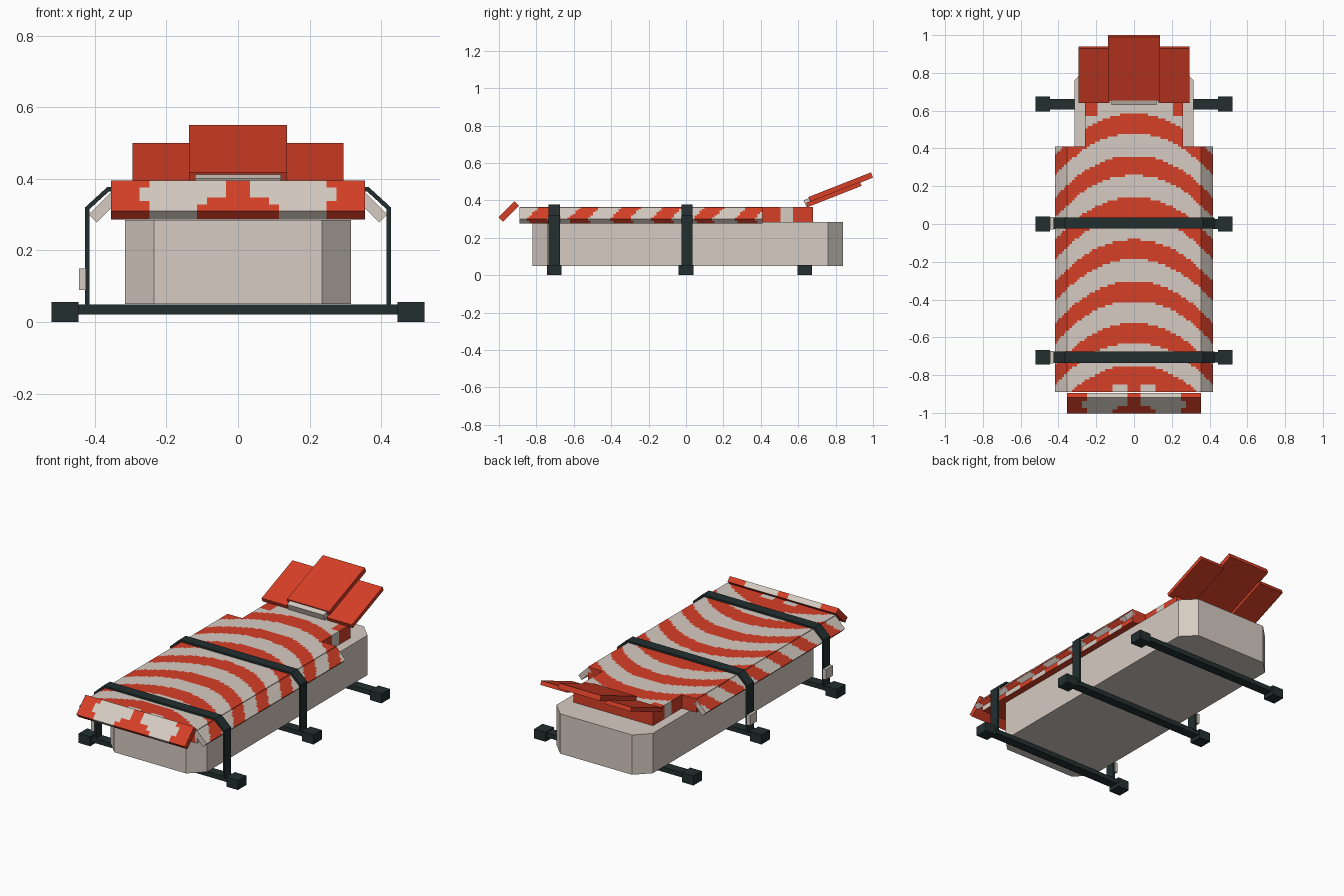
import bpy, bmesh, math
from mathutils import Matrix, Vector

old = bpy.data.objects.get("Cube")
if old:
    bpy.data.objects.remove(old, do_unlink=True)


def material(name, r, g, b):
    m = bpy.data.materials.new(name)
    m.use_nodes = True
    m.diffuse_color = (r, g, b, 1)
    m.node_tree.nodes["Principled BSDF"].inputs["Base Color"].default_value = (r, g, b, 1)
    return m


BEIGE = material("warm beige", 0.67, 0.60, 0.54)
RED = material("orange red", 0.68, 0.05, 0.02)
DARK = material("dark green grey", 0.017, 0.028, 0.028)
CELL = 0.0135


def finish(bm, name, mats):
    bmesh.ops.recalc_face_normals(bm, faces=bm.faces)
    me = bpy.data.meshes.new(name)
    bm.to_mesh(me)
    bm.free()
    for m in mats:
        me.materials.append(m)
    ob = bpy.data.objects.new(name, me)
    bpy.context.collection.objects.link(ob)
    return ob


def box(name, centre, size, mat, rot=(0, "X"), rule=None, chamfer=0):
    """Box; with a rule it is cut into small cells that are coloured one by one."""
    bm = bmesh.new()
    bmesh.ops.create_cube(bm, size=1, matrix=Matrix.Diagonal((*size, 1)))
    if chamfer:
        upright = [e for e in bm.edges
                   if abs(e.verts[0].co.z - e.verts[1].co.z) > size[2] / 2]
        bmesh.ops.bevel(bm, geom=upright, offset=chamfer, segments=1, affect='EDGES')
    if rule:
        for axis in range(3):
            n = max(1, round(size[axis] / CELL))
            no = Vector((0, 0, 0))
            no[axis] = 1
            for i in range(1, n):
                geom = bm.verts[:] + bm.edges[:] + bm.faces[:]
                bmesh.ops.bisect_plane(bm, geom=geom, plane_no=no,
                                       plane_co=no * (i / n - 0.5) * size[axis])
    place = Matrix.Translation(centre) @ Matrix.Rotation(math.radians(rot[0]), 4, rot[1])
    bm.transform(place)
    if rule:
        bm.normal_update()
        for f in bm.faces:
            f.material_index = int(rule(f.calc_center_median(), f.normal))
    return finish(bm, name, [BEIGE, RED] if rule else [mat])


def band(name, y, width, thick, points):
    """Flat strap that follows points in the xz plane."""
    bm = bmesh.new()
    pts = [Vector(p) for p in points]
    rows = []
    for i, p in enumerate(pts):
        a = (p - pts[i - 1]).normalized() if i else (pts[1] - p).normalized()
        b = (pts[i + 1] - p).normalized() if i < len(pts) - 1 else a
        t = (a + b).normalized()
        n = Vector((-t.y, t.x)) * thick / 2 / max(0.5, t.dot(a))
        rows.append([bm.verts.new((q.x, y + s * width / 2, q.y))
                     for q, s in ((p + n, -1), (p + n, 1), (p - n, 1), (p - n, -1))])
    for r, q in zip(rows, rows[1:]):
        for k in range(4):
            bm.faces.new((r[k], r[(k + 1) % 4], q[(k + 1) % 4], q[k]))
    bm.faces.new(rows[0])
    bm.faces.new(rows[-1])
    return finish(bm, name, [DARK])


# Colour rules for the striped cover
def striped(c, n):
    x, y = abs(c.x), c.y
    if n.z < -0.9 or y > 0.67:
        return True
    if y > 0.57 and x > 0.2:
        return True
    if y < -0.845 and x < 0.2:
        return x < 0.04 or 0.11 < x
    phase = (y + 1.4 * max(0, x - 0.02) ** 2 - 0.53 + 0.111) / 0.222
    return abs(phase - math.floor(phase) - 0.5) < 0.235


def side_striped(c, n):
    return abs(n.y) < 0.9 and striped(c, n)


def front_striped(c, n):
    x, z = abs(c.x), c.z
    if n.y > 0.3 and n.z < 0:
        return True
    middle = 0.04 if z > 0.345 else 0.09 if z > 0.325 else 0.12
    return x < middle or x > (0.28 if 0.335 < z < 0.375 else 0.25)


# Chamfered base body
box("base_body", (0, 0.01, 0.168), (0.63, 1.66, 0.235), BEIGE, chamfer=0.08)

# Striped cover with folded flaps
box("cover_wide", (0, -0.24, 0.326), (0.71, 1.30, 0.08), None, rule=striped)
box("cover_narrow", (0, 0.545, 0.326), (0.52, 0.27, 0.08), None, rule=striped)
box("front_flap", (0, -0.948, 0.341), (0.71, 0.12, 0.033), None, (45, "X"), front_striped)
for side, s in (("left", 1), ("right", -1)):
    box(side + "_flap", (s * 0.374, -0.24, 0.321), (0.09, 1.30, 0.032), None,
        (s * 45, "Y"), side_striped)

# Raised head rest
TILT = (21.5, "X")
box("head_rest_middle", (0, 0.827, 0.47), (0.275, 0.36, 0.03), RED, TILT)
for side, s in (("left", 1), ("right", -1)):
    box("head_rest_" + side, (s * 0.2125, 0.79, 0.432), (0.165, 0.31, 0.024), RED, TILT)
box("head_rest_hinge", (0, 0.655, 0.39), (0.24, 0.04, 0.04), BEIGE, TILT)

# Cross bars with feet
for place, y in (("front", -0.705), ("middle", 0), ("back", 0.635)):
    box(place + "_cross_bar", (0, y, 0.035), (0.92, 0.055, 0.028), DARK)
    for side, s in (("left", 1), ("right", -1)):
        box(f"{place}_{side}_foot", (s * 0.483, y, 0.028), (0.075, 0.078, 0.056), DARK)

# Straps over the cover, each with a buckle
half = [(0.421, 0.04), (0.421, 0.318), (0.363, 0.371)]
path = half + [(-x, z) for x, z in reversed(half)]
for place, y in (("front", -0.705), ("middle", 0.005)):
    band(place + "_strap", y, 0.06, 0.012, path)
    box(place + "_buckle", (-0.435, y, 0.12), (0.018, 0.066, 0.06), BEIGE)
